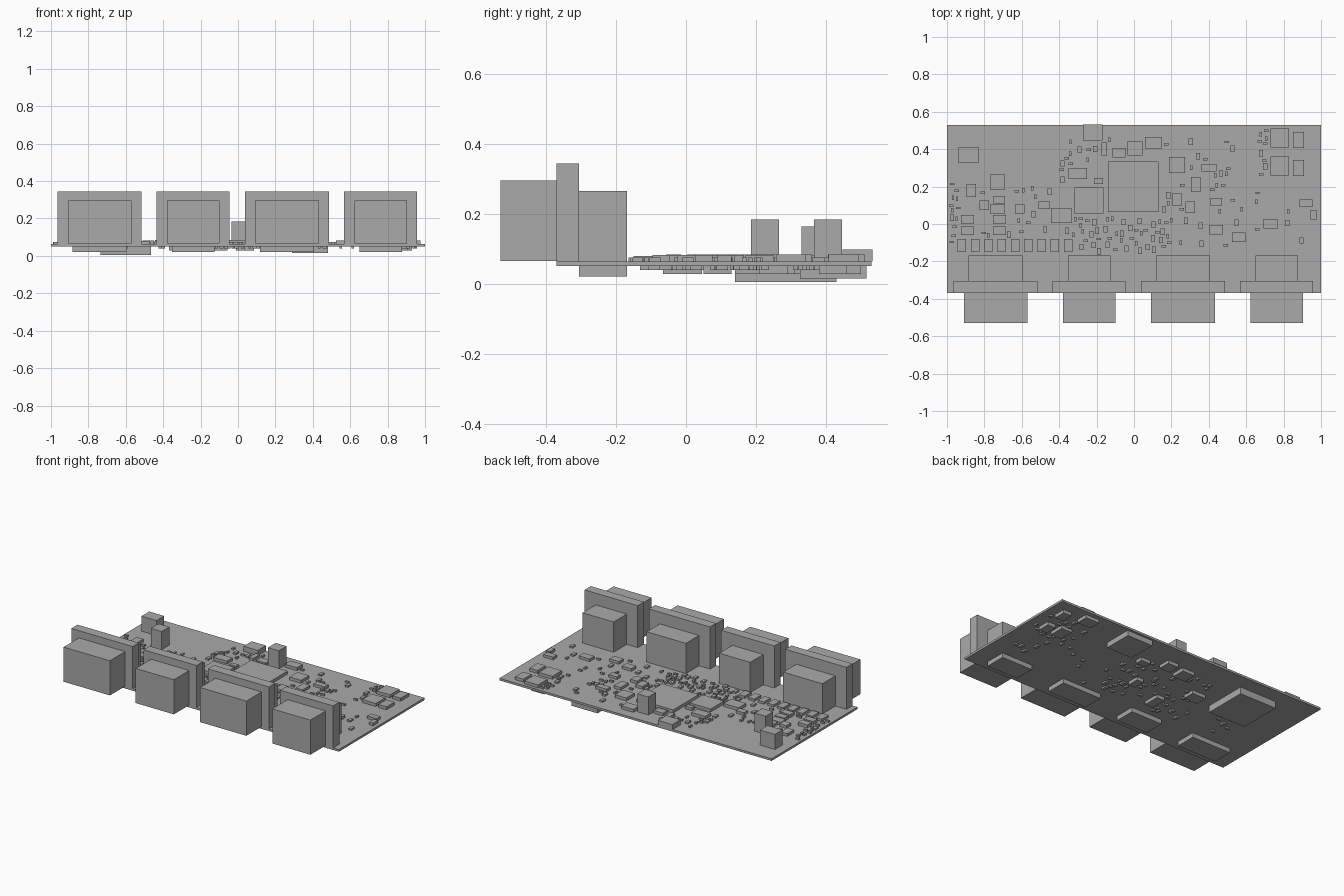
import bpy
import bmesh
import random
from mathutils import Matrix, Vector

if "Cube" in bpy.data.objects:
    bpy.data.objects.remove(bpy.data.objects["Cube"])

grey = bpy.data.materials.new("plain grey")
grey.use_nodes = True
grey.diffuse_color = (0.4, 0.4, 0.4, 1)
grey.node_tree.nodes["Principled BSDF"].inputs["Base Color"].default_value = grey.diffuse_color

BOARD_BOTTOM, BOARD_TOP = 0.05, 0.064
CM = 0.01


def make_boxes(name, boxes):
    """Join boxes, each given as (x range, y range, z range), into one object."""
    bm = bmesh.new()
    for ranges in boxes:
        low, high = (Vector(corner) for corner in zip(*ranges))
        matrix = Matrix.Translation((low + high) / 2) @ Matrix.Diagonal((high - low).to_4d())
        bmesh.ops.create_cube(bm, size=1, matrix=matrix)
    mesh = bpy.data.meshes.new(name)
    bm.to_mesh(mesh)
    bm.free()
    mesh.materials.append(grey)
    obj = bpy.data.objects.new(name, mesh)
    bpy.context.collection.objects.link(obj)
    return obj


def centred(middle, width):
    return (middle - width / 2, middle + width / 2)


def chips(name, height, parts, below=False):
    """Place parts (centre x, centre y, width, depth, in hundredths) on the board."""
    z = (BOARD_BOTTOM - height, BOARD_BOTTOM) if below else (BOARD_TOP, BOARD_TOP + height)
    make_boxes(name, [(centred(x * CM, w * CM), centred(y * CM, d * CM), z)
                      for x, y, w, d in parts])
    return list(parts)


# Circuit board
make_boxes("circuit_board", [((-1, 1), (-0.37, 0.53), (BOARD_BOTTOM, BOARD_TOP))])

# Four edge connectors: plug block, flange and rear housing, wide and narrow in turn
connectors = [("outer_right", -0.74, 0), ("inner_right", -0.24, 0.06),
              ("inner_left", 0.262, 0), ("outer_left", 0.763, 0.06)]
for side, x, narrower in connectors:
    make_boxes(side + "_plug", [(centred(x, 0.34 - narrower), (-0.53, -0.37), (0.065, 0.295))])
    make_boxes(side + "_flange", [(centred(x, 0.45 - narrower), (-0.37, -0.305), (BOARD_TOP, 0.343))])
    make_boxes(side + "_housing", [(centred(x, 0.288 - narrower), (-0.305, -0.168), (0.02, 0.265))])

# Tall parts, main chips and medium parts on the upper side
used = chips("tall_parts", 0.12, [(0.5, 40.5, 8, 8), (-73, 22.5, 8, 8)])
used += chips("inductor", 0.1, [(-88.5, 37, 11, 8)])
used += chips("edge_socket", 0.034, [(-22, 49, 10.5, 8.5)])
used += chips("main_chips", 0.02, [
    (-0.5, 20, 27, 27), (-24, 12.5, 15.5, 14), (-39, 4.5, 11, 8),
    (78, 46, 10, 10), (78, 31, 10, 10), (88, 45, 6, 8.5), (88, 30, 6, 8.5),
    (23, 31.5, 8.5, 8.5), (10.5, 43.5, 9, 6), (-30, 27, 10, 6)])
used += chips("right_parts", 0.018, [
    (-87, 18, 5, 7), (-80, 10, 5, 5), (-72, 13, 6, 4), (-73, 8, 8, 5), (-61, 8, 5, 5),
    (-48, 10, 6, 4), (-16, 40, 3, 7), (-8, 38, 7, 5), (-19, 23, 5, 3)])
used += chips("left_parts", 0.018, [
    (92, 11, 7, 4), (73, 0, 8, 5), (56, -7, 7, 5), (33, 21, 5, 8), (40, 30, 8, 4),
    (23, 13, 5, 7), (30, 9, 5, 6), (44, 12, 6, 4), (44, -3, 7, 5), (96, 5, 3, 5)])

# Paired and rowed capacitors near the connectors
used += chips("capacitor_pairs", 0.02, [(x, y, 7, 4.5) for x in (-89, -72) for y in (-3.5, 2.5)])
used += chips("capacitor_row", 0.015, [(-92 + 7.1 * i, -11.5, 4.5, 7) for i in range(9)])

# Lower side: large chip, second chip and smaller parts
used_below = chips("lower_main_chip", 0.045, [(-60, 28.5, 27, 29)], below=True)
used_below += chips("lower_second_chip", 0.035, [(38.5, 42, 19, 19)], below=True)
used_below += chips("lower_parts", 0.022, [
    (3, 36, 8, 8), (-10, 34, 9, 9), (-32, 18, 10, 8), (-17, -1, 6, 11), (6, 9, 5, 8),
    (74, 46, 10, 8), (78, 26, 8, 10), (90, 42, 6, 8), (88, 25, 6, 8), (18, 30, 7, 5)], below=True)

# Tiny resistors scattered in clusters, clear of the larger parts
rng = random.Random(4)


def scatter(name, taken, clusters, below=False):
    small = []
    for count, x_range, y_range in clusters:
        for attempt in range(count * 5):
            if count == 0:
                break
            w, d = rng.choice([(1.3, 2.4), (2.4, 1.3), (2.2, 3.4)])
            x, y = rng.uniform(*x_range), rng.uniform(*y_range)
            if all(abs(x - a) > (w + b) / 2 + 0.5 or abs(y - c) > (d + e) / 2 + 0.5
                   for a, c, b, e in taken + small):
                small.append((x, y, w, d))
                count -= 1
    chips(name, 0.011, small, below)


scatter("small_parts", used, [
    (14, (-98, -94), (-12, 24)), (14, (-84, -45), (-8, 20)), (45, (-38, 20), (-15, 3)),
    (12, (-40, -10), (20, 46)), (28, (10, 55), (-12, 45)), (10, (67, 71), (25, 52)),
    (8, (50, 98), (-10, 25))])
scatter("lower_small_parts", used_below, [
    (45, (-35, 30), (-12, 35)), (14, (65, 95), (15, 50)), (10, (40, 90), (-10, 15)),
    (6, (-80, -40), (-10, 10))], below=True)
